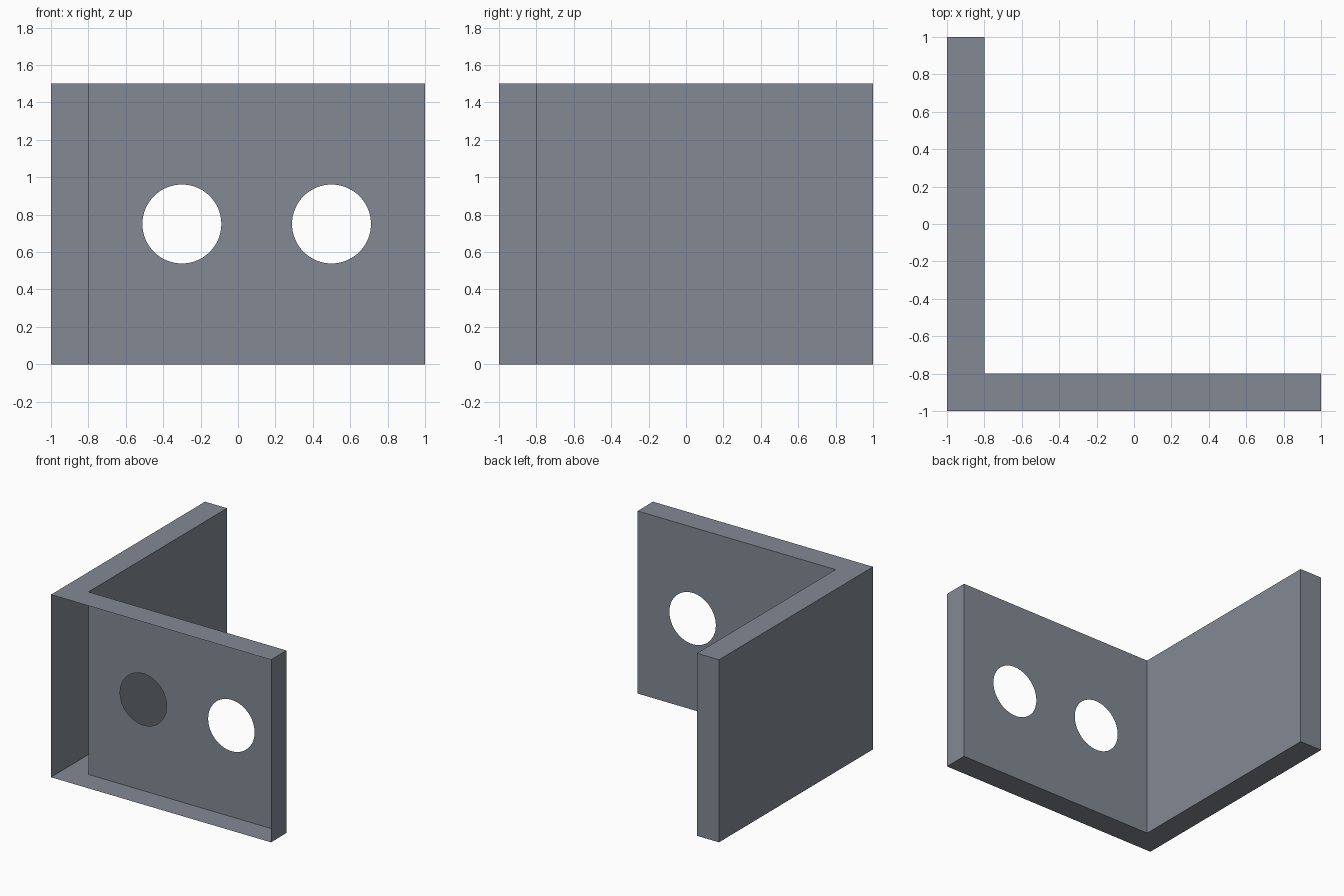
import bpy, bmesh
from math import cos, sin, tau

cube = bpy.data.objects.get("Cube")
if cube:
    bpy.data.objects.remove(cube, do_unlink=True)

HEIGHT, HOLE_RADIUS, HOLE_SIDES = 1.5, 0.211, 64
HOLE_CENTRES = (-0.3, 0.5)
# L-shaped plan, counter-clockwise from above
PLAN = [(-1, -1), (1, -1), (1, -0.8), (-0.8, -0.8), (-0.8, 1), (-1, 1)]
OPEN_SIDE, HOLED_SIDE = 0, 2

grey = bpy.data.materials.new("slate grey")
grey.use_nodes = True
grey.diffuse_color = (0.225, 0.25, 0.295, 1)
bsdf = next(n for n in grey.node_tree.nodes if n.type == 'BSDF_PRINCIPLED')
bsdf.inputs["Base Color"].default_value = grey.diffuse_color

# Thin shell: caps and plain walls, with the outer front side left open
bm = bmesh.new()
bottom = [bm.verts.new((x, y, 0)) for x, y in PLAN]
top = [bm.verts.new((x, y, HEIGHT)) for x, y in PLAN]
bm.faces.new(top)
bm.faces.new(bottom[::-1])
for i in range(len(PLAN)):
    j = (i + 1) % len(PLAN)
    ring = [bottom[i], bottom[j], top[j], top[i]]
    if i == HOLED_SIDE:
        holed_ring = ring
    elif i != OPEN_SIDE:
        bm.faces.new(ring)


def loop_edges(verts):
    """Return the closed loop of edges through verts, adding missing ones."""
    pairs = zip(verts, verts[1:] + verts[:1])
    return [bm.edges.get(p) or bm.edges.new(p) for p in pairs]


# Inner wall with two round holes
edges = loop_edges(holed_ring)
wall_y = PLAN[HOLED_SIDE][1]
for cx in HOLE_CENTRES:
    angles = [tau * k / HOLE_SIDES for k in range(HOLE_SIDES)]
    edges += loop_edges([bm.verts.new((cx + HOLE_RADIUS * cos(a), wall_y,
                                       HEIGHT / 2 + HOLE_RADIUS * sin(a)))
                         for a in angles])
filled = bmesh.ops.triangle_fill(bm, edges=edges, use_beauty=True, normal=(0, 1, 0))
wall = [f for f in filled["geom"] if isinstance(f, bmesh.types.BMFace)]
for face in wall:
    face.normal_update()
    if face.normal.y < 0:
        face.normal_flip()

mesh = bpy.data.meshes.new("angle_bracket")
bm.normal_update()
bm.to_mesh(mesh)
bm.free()
mesh.materials.append(grey)
bracket = bpy.data.objects.new("angle_bracket", mesh)
bpy.context.scene.collection.objects.link(bracket)
